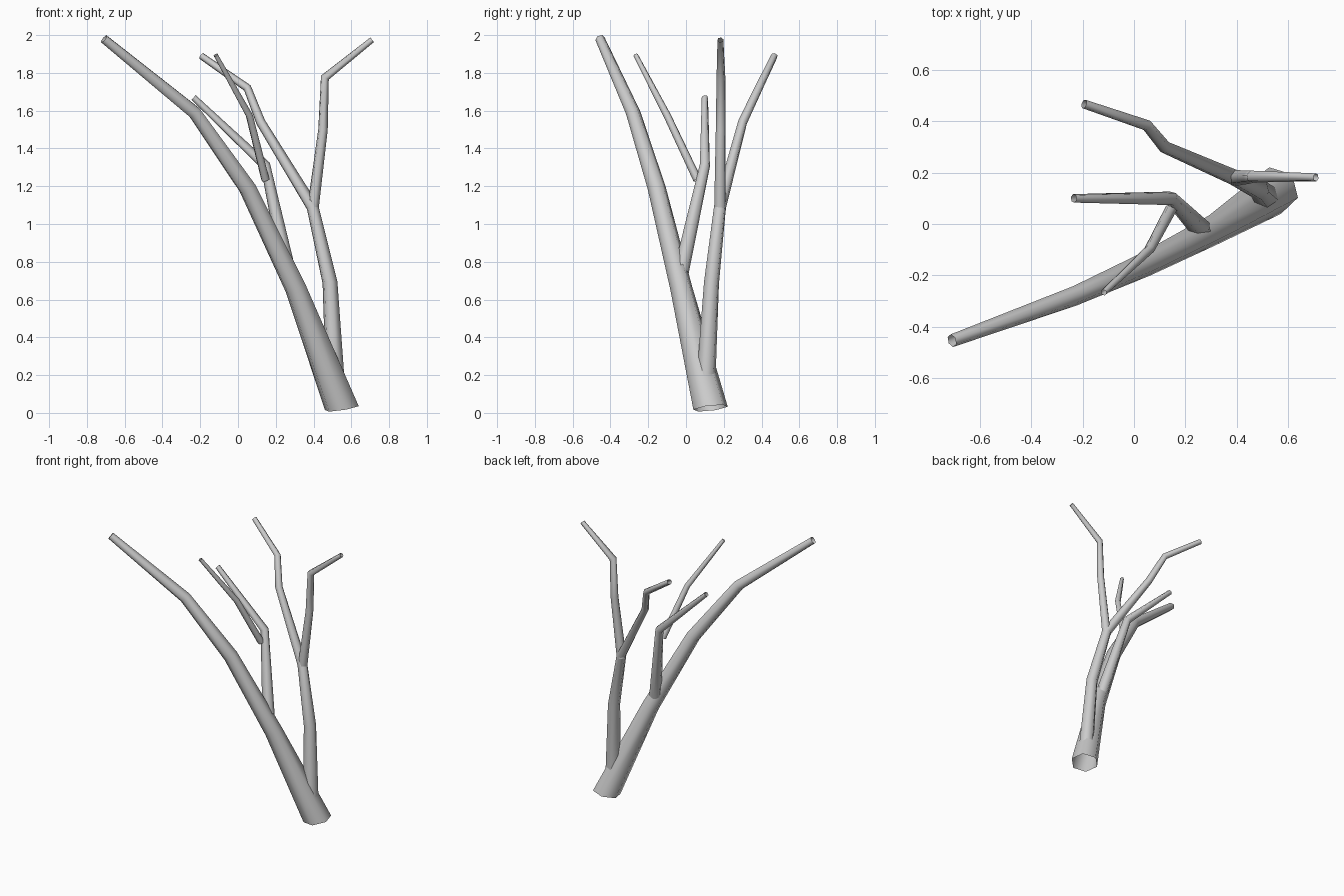
import bpy, bmesh, math
from mathutils import Vector

if "Cube" in bpy.data.objects:
    bpy.data.objects.remove(bpy.data.objects["Cube"])

SIDES = 6


def branch(name, points, start_dir=None):
    """Open six-sided tapered tube through (x, y, z, radius) points."""
    pos = [Vector(p[:3]) for p in points]
    bm = bmesh.new()
    rings = []
    for i, p in enumerate(pos):
        # ring lies across the averaged direction of its neighbouring segments
        d = Vector()
        if i > 0:
            d += (p - pos[i - 1]).normalized()
        if i < len(pos) - 1:
            d += (pos[i + 1] - p).normalized()
        if i == 0 and start_dir:
            d = Vector(start_dir)
        d.normalize()
        v = d.cross(Vector((1, 0, 0))).normalized()
        u = v.cross(d)
        ring = []
        for k in range(SIDES):
            a = math.radians(-16) + math.tau * k / SIDES
            offset = u * math.cos(a) + v * math.sin(a)
            ring.append(bm.verts.new(p + offset * points[i][3]))
        rings.append(ring)
    for lo, hi in zip(rings, rings[1:]):
        for k in range(SIDES):
            n = (k + 1) % SIDES
            bm.faces.new((lo[k], lo[n], hi[n], hi[k])).smooth = True
    bmesh.ops.recalc_face_normals(bm, faces=bm.faces)
    mesh = bpy.data.meshes.new(name)
    bm.to_mesh(mesh)
    bm.free()
    # make the open tube face outwards
    f = mesh.polygons[0]
    axis_mid = (pos[0] + pos[1]) / 2
    if f.normal.dot(f.center - axis_mid) < 0:
        mesh.flip_normals()
    obj = bpy.data.objects.new(name, mesh)
    bpy.context.collection.objects.link(obj)
    return obj


# Main leaning trunk
branch("trunk", [
    (0.55, 0.13, 0.025, 0.094), (0.305, -0.025, 0.66, 0.06),
    (0.05, -0.155, 1.19, 0.049), (-0.23, -0.28, 1.59, 0.039),
    (-0.71, -0.455, 1.98, 0.026)], start_dir=(-0.15, -0.12, 0.97))

# Lower limb, carrying on into the rear bough
branch("lower_limb", [
    (0.515, 0.105, 0.16, 0.052), (0.487, 0.135, 0.69, 0.041),
    (0.395, 0.18, 1.09, 0.033), (0.12, 0.30, 1.54, 0.025),
    (0.05, 0.385, 1.72, 0.022), (-0.195, 0.468, 1.89, 0.018)])

# Fork off the lower limb
branch("lower_limb_fork", [
    (0.395, 0.18, 1.07, 0.032), (0.45, 0.183, 1.5, 0.026),
    (0.46, 0.185, 1.775, 0.024), (0.71, 0.182, 1.975, 0.016)])

# Upper limb off the trunk
branch("upper_limb", [
    (0.265, -0.025, 0.75, 0.042), (0.145, 0.1, 1.31, 0.028),
    (-0.235, 0.1, 1.67, 0.017)])

# Twig off the upper limb
branch("upper_limb_twig", [
    (0.145, 0.06, 1.235, 0.023), (0.06, -0.1, 1.575, 0.02),
    (-0.118, -0.267, 1.895, 0.013)])
